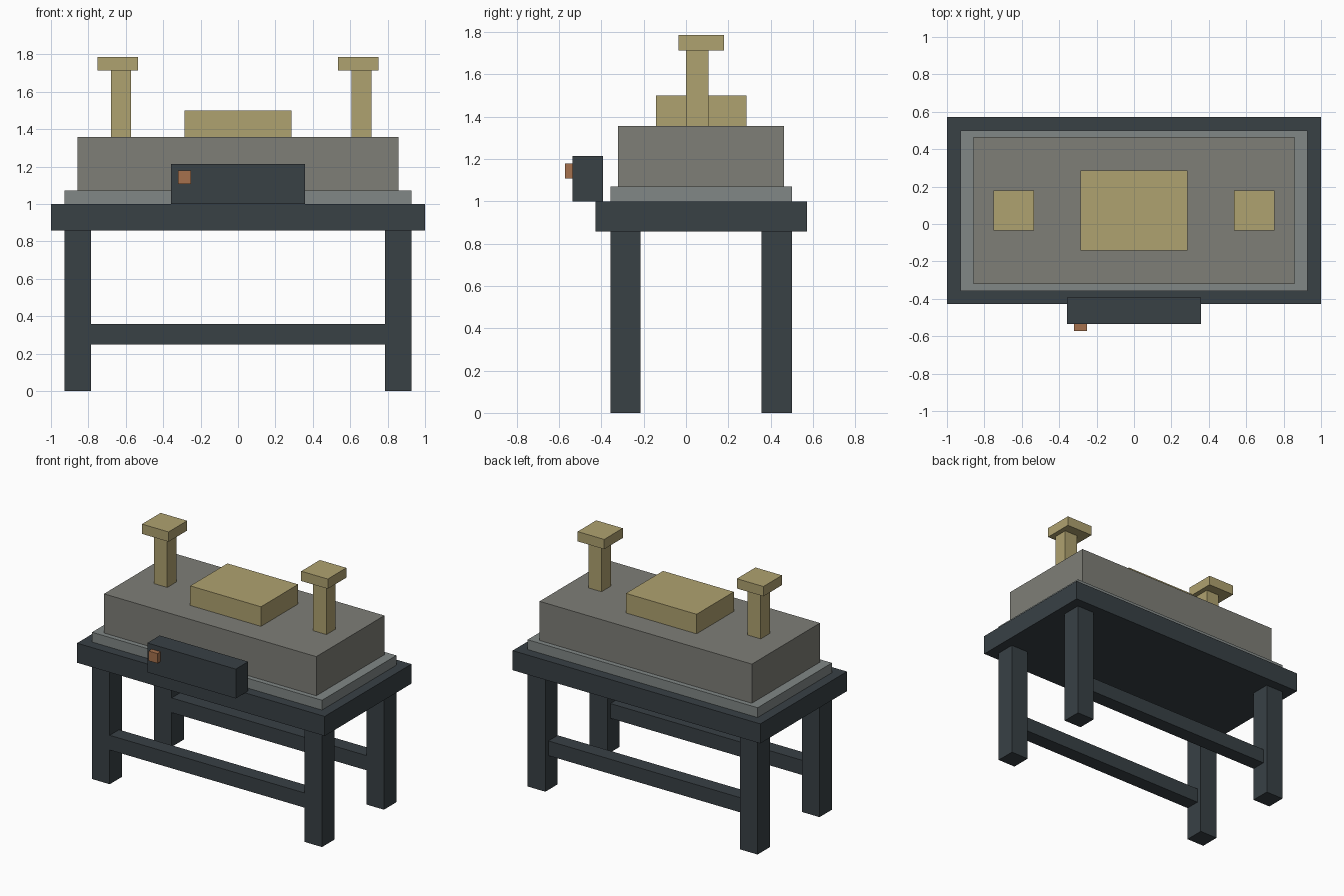
import bpy
from mathutils import Vector

if "Cube" in bpy.data.objects:
    bpy.data.objects.remove(bpy.data.objects["Cube"])

U = 1 / 28  # the model sits on a regular grid of this step


def material(name, rgb):
    m = bpy.data.materials.new(name)
    m.diffuse_color = (*rgb, 1)
    m.use_nodes = True
    m.node_tree.nodes["Principled BSDF"].inputs["Base Color"].default_value = m.diffuse_color
    return m


DARK = material("dark_steel", (0.04, 0.052, 0.06))
PLATE = material("light_grey", (0.22, 0.245, 0.24))
STONE = material("warm_grey", (0.21, 0.21, 0.185))
BRASS = material("brass", (0.43, 0.36, 0.16))
COPPER = material("copper", (0.38, 0.165, 0.075))


def box(name, x, y, z, mat):
    """Box spanning (min, max) grid steps on each axis."""
    lo, hi = (Vector(v) * U for v in zip(x, y, z))
    bpy.ops.mesh.primitive_cube_add(size=1, location=(lo + hi) / 2)
    ob = bpy.context.object
    ob.name = name
    ob.scale = hi - lo
    bpy.ops.object.transform_apply(location=False, rotation=False, scale=True)
    ob.data.materials.append(mat)
    return ob


# Table: top, legs and long stretchers
box("table_top", (-28, 28), (-12, 16), (24, 28), DARK)
for row, y in (("front", -10), ("back", 10)):
    for side, x in (("left", -26), ("right", 22)):
        box(f"{row}_{side}_leg", (x, x + 4), (y, y + 4), (0, 24), DARK)
    box(f"{row}_stretcher", (-22, 22), (y, y + 3), (7, 10), DARK)

# Stepped body on the table
box("base_plate", (-26, 26), (-10, 14), (28, 30), PLATE)
box("body", (-24, 24), (-9, 13), (30, 38), STONE)
box("top_block", (-8, 8), (-4, 8), (38, 42), BRASS)

# Capped posts, each set slightly off its cap's centre
for side, x in (("left", -21), ("right", 15)):
    box(f"{side}_post", (x + 2, x + 5), (0, 3), (38, 48), BRASS)
    box(f"{side}_post_cap", (x, x + 6), (-1, 5), (48, 50), BRASS)

# Control box with button on the front edge
box("control_box", (-10, 10), (-15, -11), (28, 34), DARK)
box("button", (-9, -7), (-16, -15), (31, 33), COPPER)
